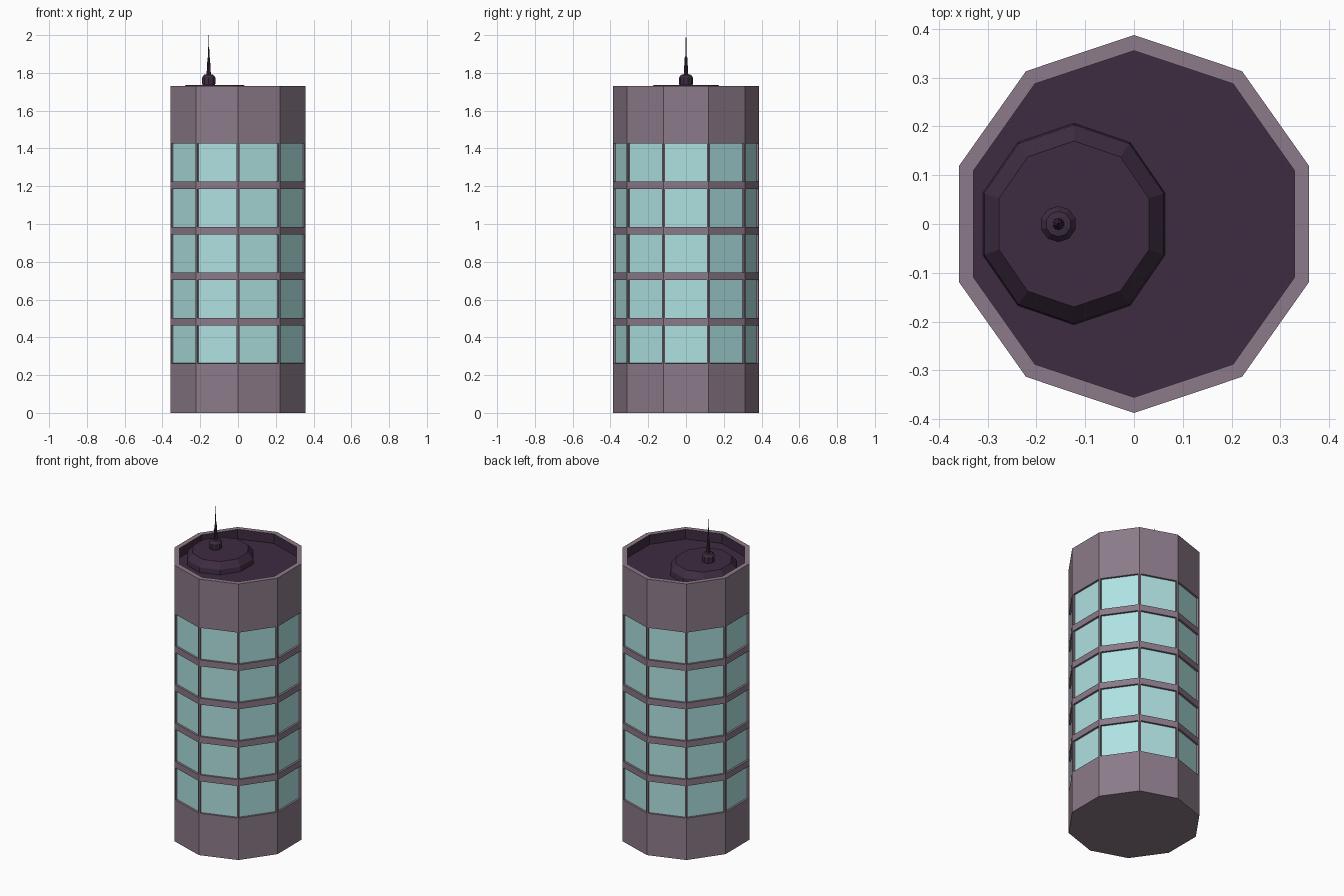
import bpy, bmesh
from math import cos, sin, pi

if "Cube" in bpy.data.objects:
    bpy.data.objects.remove(bpy.data.objects["Cube"])

SX = 0.973  # plan is slightly narrower in x


def material(name, rgb):
    m = bpy.data.materials.new(name)
    m.diffuse_color = (*rgb, 1)
    m.use_nodes = True
    m.node_tree.nodes["Principled BSDF"].inputs["Base Color"].default_value = m.diffuse_color
    return m


WALL = material("wall", (0.26, 0.195, 0.25))
GLASS = material("glass", (0.43, 0.75, 0.75))
ROOF = material("roof", (0.048, 0.025, 0.052))


def finish(bm, name, mats):
    bmesh.ops.recalc_face_normals(bm, faces=bm.faces)
    me = bpy.data.meshes.new(name)
    bm.to_mesh(me)
    bm.free()
    ob = bpy.data.objects.new(name, me)
    bpy.context.collection.objects.link(ob)
    for m in mats:
        me.materials.append(m)
    return ob


def lathe(profile, n=10, cx=0.0, sx=SX, cap_top=True):
    """Stack n-sided rings of (radius, z); returns bmesh and bands of faces."""
    bm = bmesh.new()
    rings = [[bm.verts.new((cx + sx * r * cos(pi / 2 + 2 * pi * i / n),
                            r * sin(pi / 2 + 2 * pi * i / n), z))
              for i in range(n)] for r, z in profile]
    bands = [[bm.faces.new((a[i], a[(i + 1) % n], b[(i + 1) % n], b[i]))
              for i in range(n)] for a, b in zip(rings, rings[1:])]
    bm.faces.new(rings[0][::-1])
    if cap_top:
        bm.faces.new(rings[-1])
    return bm, bands


# Tower: decagonal shell with five storeys and a parapet
R, TOP, DECK, MARGIN = 0.387, 1.73, 1.67, 0.012
profile = [(R, 0)]
for k in range(5):
    zc = 0.363 + 0.2405 * k
    profile += [(R, zc - 0.097 - MARGIN), (R, zc + 0.097 + MARGIN)]
profile += [(R, TOP), (0.355, TOP), (0.355, DECK)]
bm, bands = lathe(profile)
for f in bands[-1]:
    f.material_index = 2
bm.faces.ensure_lookup_table()
bm.faces[-1].material_index = 2

# Recessed windows, one per side per storey
panes = [f for k in range(5) for f in bands[1 + 2 * k]]
bmesh.ops.recalc_face_normals(bm, faces=bm.faces)
bmesh.ops.inset_individual(bm, faces=panes, thickness=MARGIN)
bmesh.ops.inset_individual(bm, faces=panes, thickness=0.0005, depth=-0.012)
for f in panes:
    f.material_index = 1
finish(bm, "tower", [WALL, GLASS, ROOF])

# Raised roof platform
bm, _ = lathe([(0.207, DECK - 0.005), (0.203, 1.70), (0.17, 1.737)], cx=-0.123, sx=0.95)
finish(bm, "roof_platform", [ROOF])

# Antenna with a drum base and tapering mast
bm, _ = lathe([(0.03, 1.73), (0.037, 1.742), (0.037, 1.775), (0.026, 1.79),
               (0.012, 1.792), (0.007, 1.88), (0.004, 1.885), (0.001, 2.0)],
              cx=-0.155, sx=1)
finish(bm, "antenna", [ROOF])
